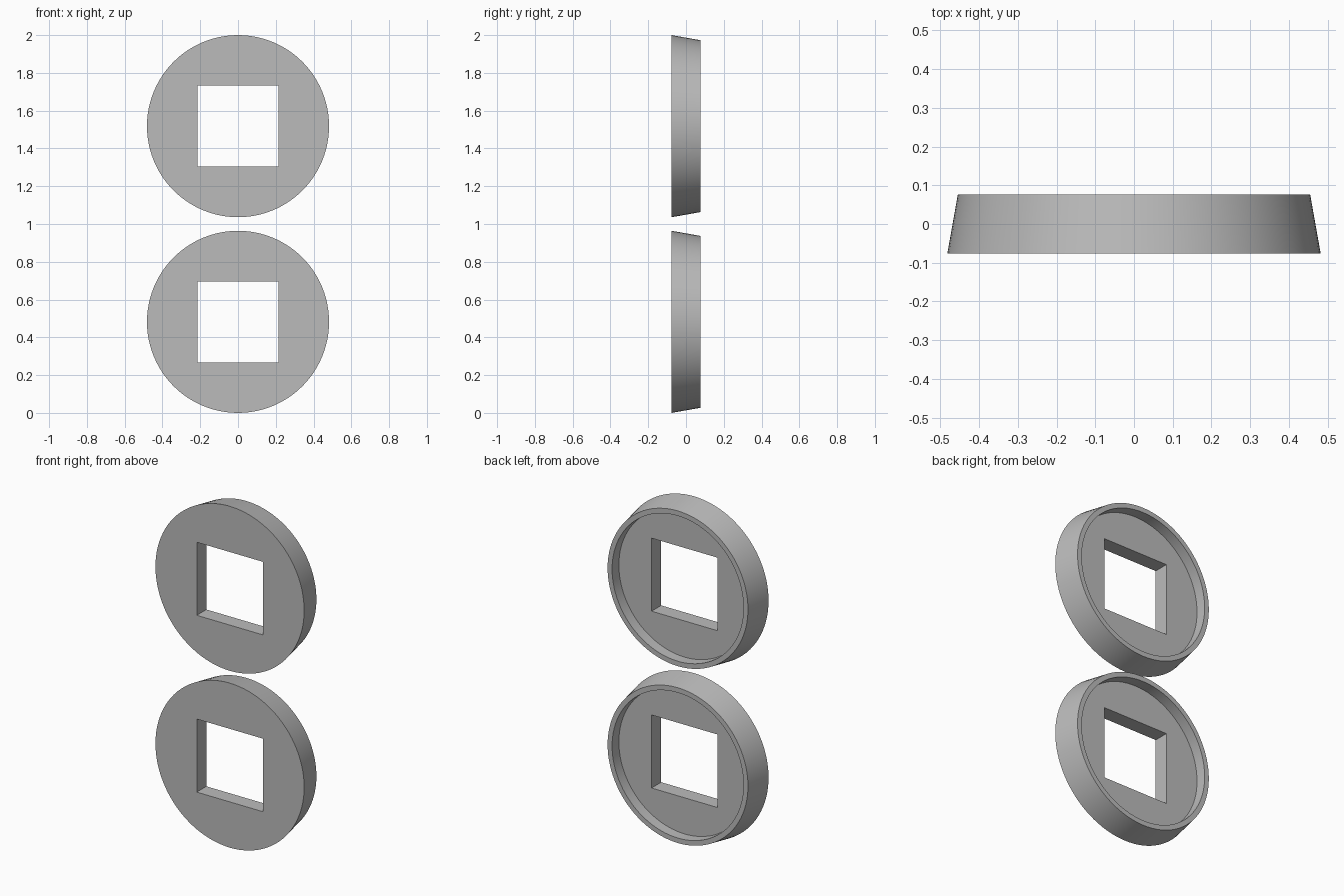
import bpy, bmesh, math

cube = bpy.data.objects.get("Cube")
if cube:
    bpy.data.objects.remove(cube, do_unlink=True)

SEGMENTS = 96
FRONT, FLOOR, BACK = -0.076, 0.013, 0.076
R_FRONT, R_BACK, R_RECESS = 0.482, 0.455, 0.426
HOLE = 0.214

grey = bpy.data.materials.new("light_grey")
grey.use_nodes = True
colour = (0.5, 0.5, 0.5, 1)
grey.diffuse_color = colour
grey.node_tree.nodes["Principled BSDF"].inputs["Base Color"].default_value = colour


def ring(bm, radius, y, count, turn=0.0):
    """Closed loop of vertices around the y axis, with its edges."""
    angles = [turn + math.tau * i / count for i in range(count)]
    verts = [bm.verts.new((radius * math.cos(a), y, radius * math.sin(a))) for a in angles]
    edges = [bm.edges.new((verts[i - 1], verts[i])) for i in range(count)]
    return verts, edges


def bridge(bm, a, b):
    """Quad wall between two loops of equal length."""
    for i in range(len(a)):
        bm.faces.new((a[i - 1], a[i], b[i], b[i - 1]))


def square_holed_disc(name, z):
    bm = bmesh.new()
    # Tapered outer wall, flat back rim and recess wall
    profile = [(R_FRONT, FRONT), (R_BACK, BACK), (R_RECESS, BACK), (R_RECESS, FLOOR)]
    rings = [ring(bm, r, y, SEGMENTS) for r, y in profile]
    for a, b in zip(rings, rings[1:]):
        bridge(bm, a[0], b[0])
    # Square hole through the plate
    corner = HOLE * math.sqrt(2)
    squares = [ring(bm, corner, y, 4, math.pi / 4) for y in (FRONT, FLOOR)]
    bridge(bm, squares[0][0], squares[1][0])
    # Front face and recess floor around the hole
    for outer, inner in ((rings[0], squares[0]), (rings[-1], squares[1])):
        bmesh.ops.triangle_fill(bm, use_beauty=True, use_dissolve=False,
                                edges=outer[1] + inner[1])
    bmesh.ops.recalc_face_normals(bm, faces=bm.faces[:])

    mesh = bpy.data.meshes.new(name)
    bm.to_mesh(mesh)
    bm.free()
    mesh.materials.append(grey)
    obj = bpy.data.objects.new(name, mesh)
    obj.location.z = z
    bpy.context.collection.objects.link(obj)
    bpy.ops.object.select_all(action='DESELECT')
    obj.select_set(True)
    bpy.context.view_layer.objects.active = obj
    bpy.ops.object.shade_smooth_by_angle(angle=math.radians(30))


# Two matching discs, one above the other
square_holed_disc("lower_disc", R_FRONT)
square_holed_disc("upper_disc", 2 - R_FRONT)
